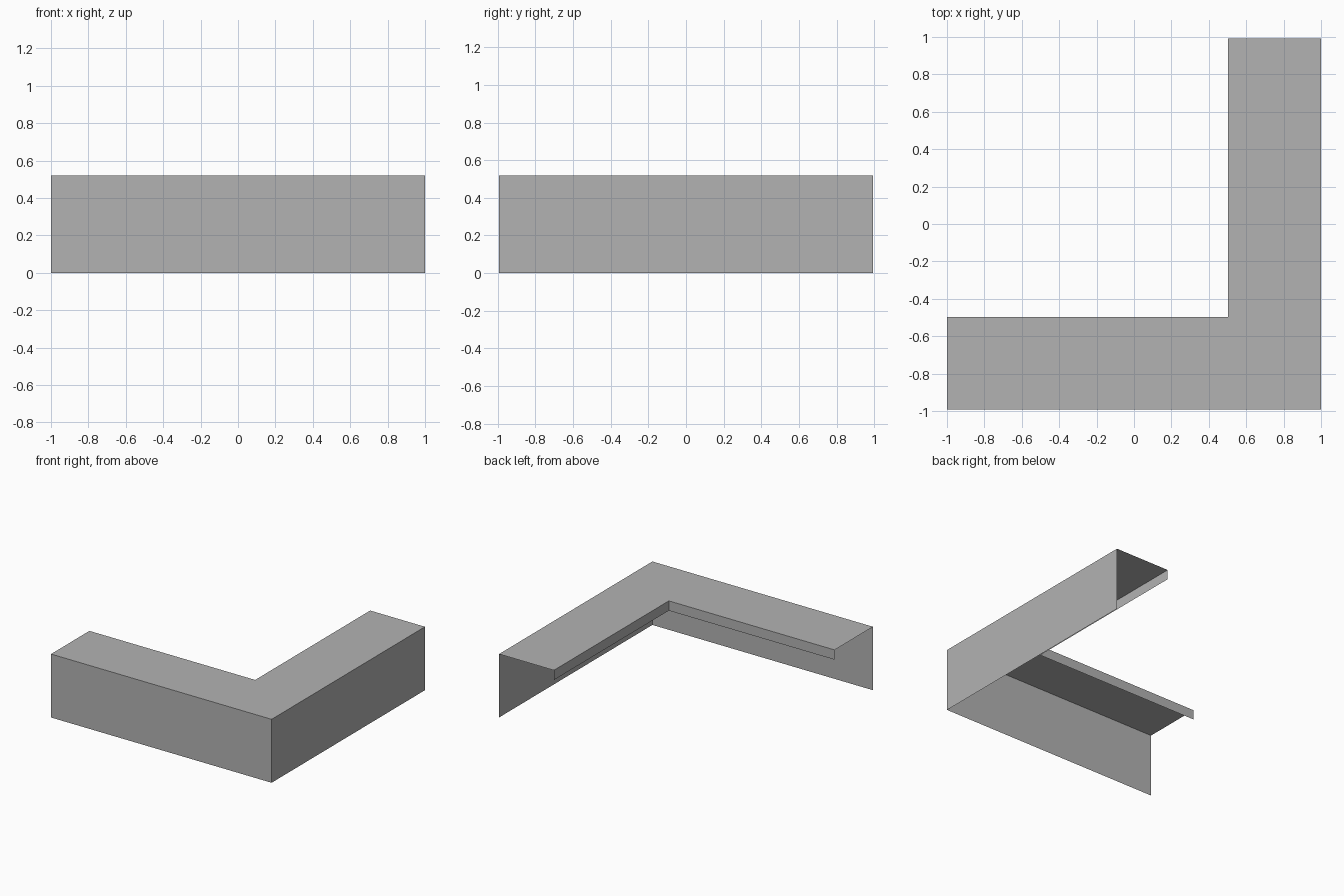
import bpy
import bmesh

cube = bpy.data.objects.get("Cube")
if cube:
    bpy.data.objects.remove(cube)

HALF_X, HALF_Y = 1.0, 0.993
HEIGHT, DEPTH, LIP = 0.52, 0.497, 0.08

grey = bpy.data.materials.new("plain grey")
grey.use_nodes = True
color = (0.45, 0.45, 0.45, 1)
grey.diffuse_color = color
grey.node_tree.nodes["Principled BSDF"].inputs["Base Color"].default_value = color


def corner_path(inset, z):
    """L-shaped path with a mitred corner, moved inward from the outer edge."""
    return [(-HALF_X, -HALF_Y + inset, z),
            (HALF_X - inset, -HALF_Y + inset, z),
            (HALF_X - inset, HALF_Y, z)]


def sheet(name, start, end):
    """Thin sheet between two (inset, z) profile points, swept round the corner."""
    bm = bmesh.new()
    a = [bm.verts.new(p) for p in corner_path(*start)]
    b = [bm.verts.new(p) for p in corner_path(*end)]
    for i in range(2):
        bm.faces.new((a[i], a[i + 1], b[i + 1], b[i]))
    mesh = bpy.data.meshes.new(name)
    bm.to_mesh(mesh)
    bm.free()
    mesh.materials.append(grey)
    obj = bpy.data.objects.new(name, mesh)
    bpy.context.collection.objects.link(obj)


# Tall outer walls, flat top and short hanging inner lip
sheet("outer_wall", (0, 0), (0, HEIGHT))
sheet("top_panel", (0, HEIGHT), (DEPTH, HEIGHT))
sheet("inner_lip", (DEPTH, HEIGHT), (DEPTH, HEIGHT - LIP))
